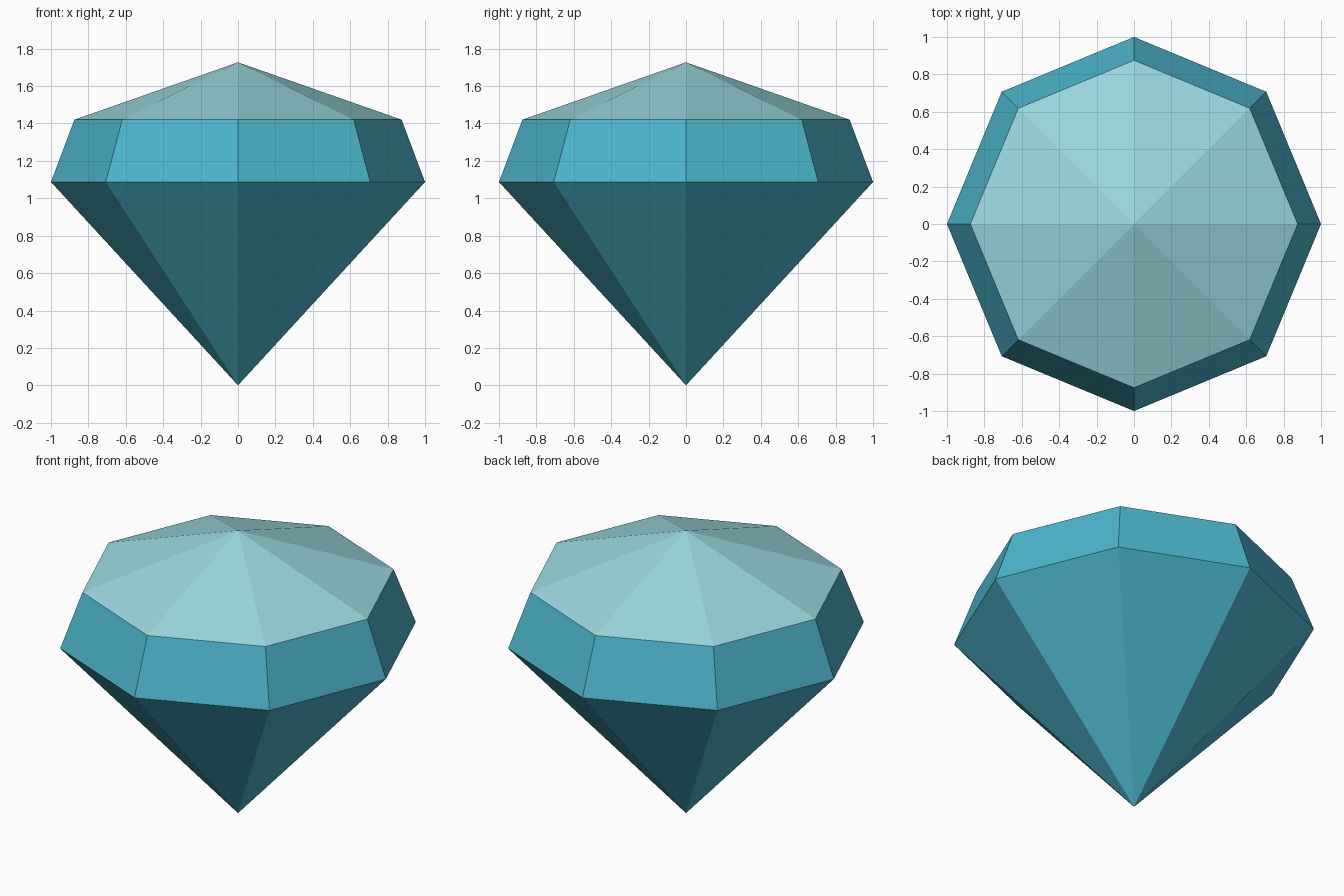
import bpy, bmesh
from math import cos, sin, pi

if "Cube" in bpy.data.objects:
    bpy.data.objects.remove(bpy.data.objects["Cube"])

SIDES = 8


def material(name, rgb):
    m = bpy.data.materials.new(name)
    m.diffuse_color = (*rgb, 1.0)
    m.use_nodes = True
    m.node_tree.nodes["Principled BSDF"].inputs["Base Color"].default_value = m.diffuse_color
    return m


teal = material("teal", (0.072, 0.468, 0.604))
pale_teal = material("pale teal", (0.323, 0.687, 0.730))

# Lower tip, girdle, crown rim and top point as (radius, height)
profile = [(0, 0), (1.0, 1.087), (0.875, 1.42), (0, 1.727)]

bm = bmesh.new()
rings = []
for r, z in profile:
    n = SIDES if r else 1
    rings.append([bm.verts.new((r * cos(2 * pi * i / SIDES), r * sin(2 * pi * i / SIDES), z))
                  for i in range(n)])

# Facets between neighbouring rings; the top cap is paler
for level, (low, high) in enumerate(zip(rings, rings[1:])):
    for i in range(SIDES):
        j = (i + 1) % SIDES
        corners = [low[i % len(low)], low[j % len(low)],
                   high[j % len(high)], high[i % len(high)]]
        face = bm.faces.new(list(dict.fromkeys(corners)))
        face.material_index = 1 if level == 2 else 0
bmesh.ops.recalc_face_normals(bm, faces=bm.faces)

mesh = bpy.data.meshes.new("gem")
bm.to_mesh(mesh)
bm.free()
mesh.materials.append(teal)
mesh.materials.append(pale_teal)
bpy.context.collection.objects.link(bpy.data.objects.new("gem", mesh))
